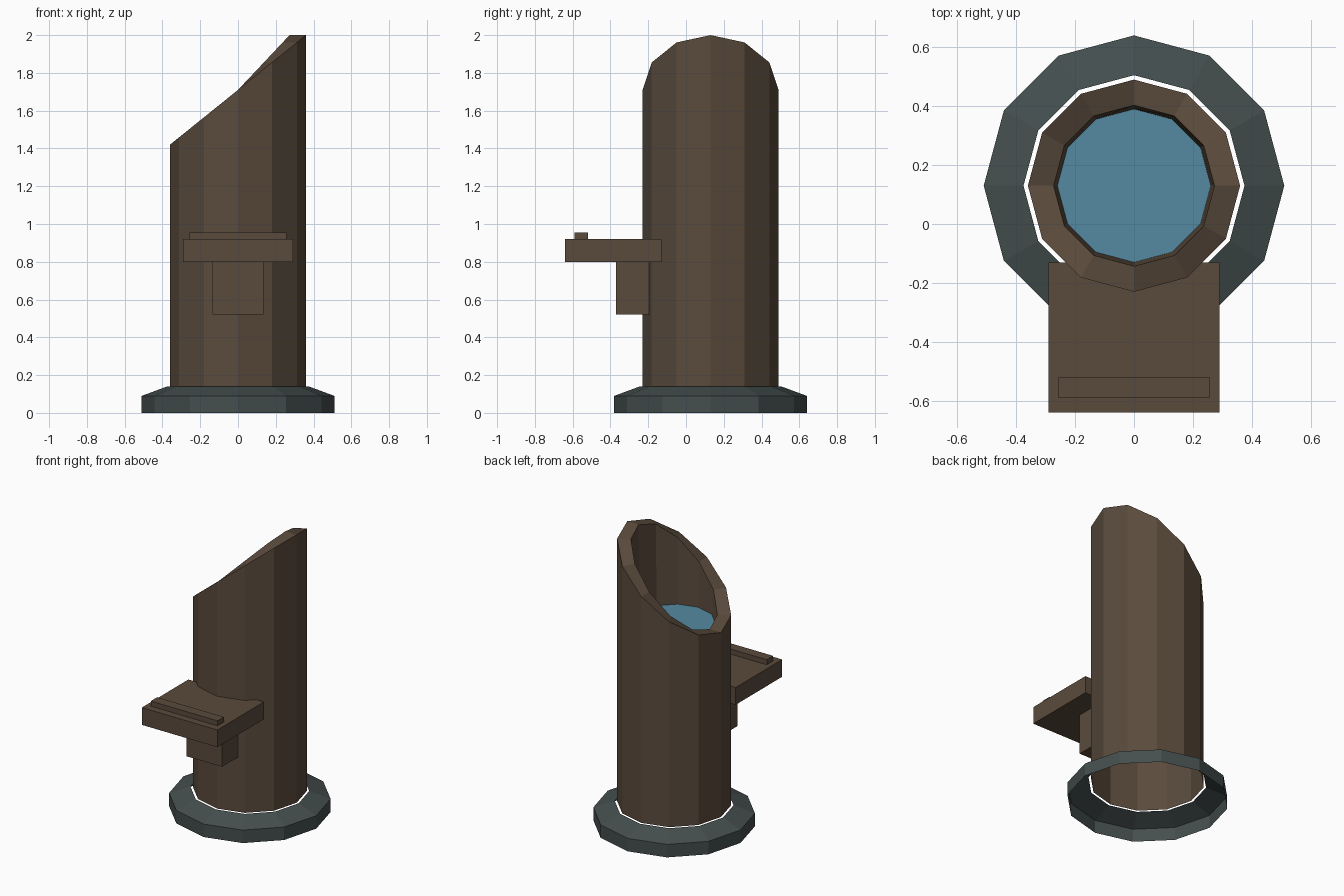
import bpy, bmesh, math

if "Cube" in bpy.data.objects:
    bpy.data.objects.remove(bpy.data.objects["Cube"])

CY = 0.13      # centre of the column in y
SIDES = 12


def material(name, rgb):
    m = bpy.data.materials.new(name)
    m.diffuse_color = (*rgb, 1)
    m.use_nodes = True
    m.node_tree.nodes["Principled BSDF"].inputs["Base Color"].default_value = m.diffuse_color
    return m


brown = material("dark brown", (0.102, 0.069, 0.045))
grey = material("dark grey green", (0.058, 0.076, 0.076))
blue = material("water blue", (0.091, 0.254, 0.356))


def finish(bm, name, mat):
    me = bpy.data.meshes.new(name)
    bm.to_mesh(me)
    bm.free()
    me.materials.append(mat)
    ob = bpy.data.objects.new(name, me)
    bpy.context.collection.objects.link(ob)
    return ob


def lathe(name, profile, mat, cap=False):
    """Twelve-sided open shell; each profile row is (radius, z, slant along x)."""
    bm = bmesh.new()
    rings = []
    for r, z, slant in profile:
        ring = []
        for i in range(SIDES):
            a = 2 * math.pi * i / SIDES
            ring.append(bm.verts.new((r * math.cos(a), CY + r * math.sin(a),
                                      z + slant * math.cos(a))))
        rings.append(ring)
    for lo, hi in zip(rings, rings[1:]):
        for i in range(SIDES):
            j = (i + 1) % SIDES
            bm.faces.new((lo[i], lo[j], hi[j], hi[i]))
    if cap:
        bm.faces.new(rings[-1])
    return finish(bm, name, mat)


def box(name, x, y0, y1, z0, z1, mat):
    bm = bmesh.new()
    bmesh.ops.create_cube(bm, size=1)
    for v in bm.verts:
        v.co = (v.co.x * 2 * x,
                y0 + (v.co.y + 0.5) * (y1 - y0),
                z0 + (v.co.z + 0.5) * (z1 - z0))
    return finish(bm, name, mat)


# Hollow column with a slanted mouth and a tapered inner wall
lathe("column", [(0.36, 0.14, 0), (0.36, 1.71, 0.29),
                 (0.273, 1.71, 0.29), (0.26, 1.40, 0)], brown)
# Liquid surface inside the mouth
lathe("water", [(0.26, 1.40, 0)], blue, cap=True)
# Open foot ring around the column, with a small gap
lathe("foot_ring", [(0.51, 0, 0), (0.51, 0.09, 0), (0.375, 0.14, 0)], grey)

# Shelf at the front with its ledge and bracket
box("shelf", 0.29, -0.64, -0.13, 0.80, 0.92, brown)
box("shelf_ledge", 0.256, -0.59, -0.52, 0.92, 0.955, brown)
box("shelf_bracket", 0.136, -0.37, -0.195, 0.52, 0.80, brown)
